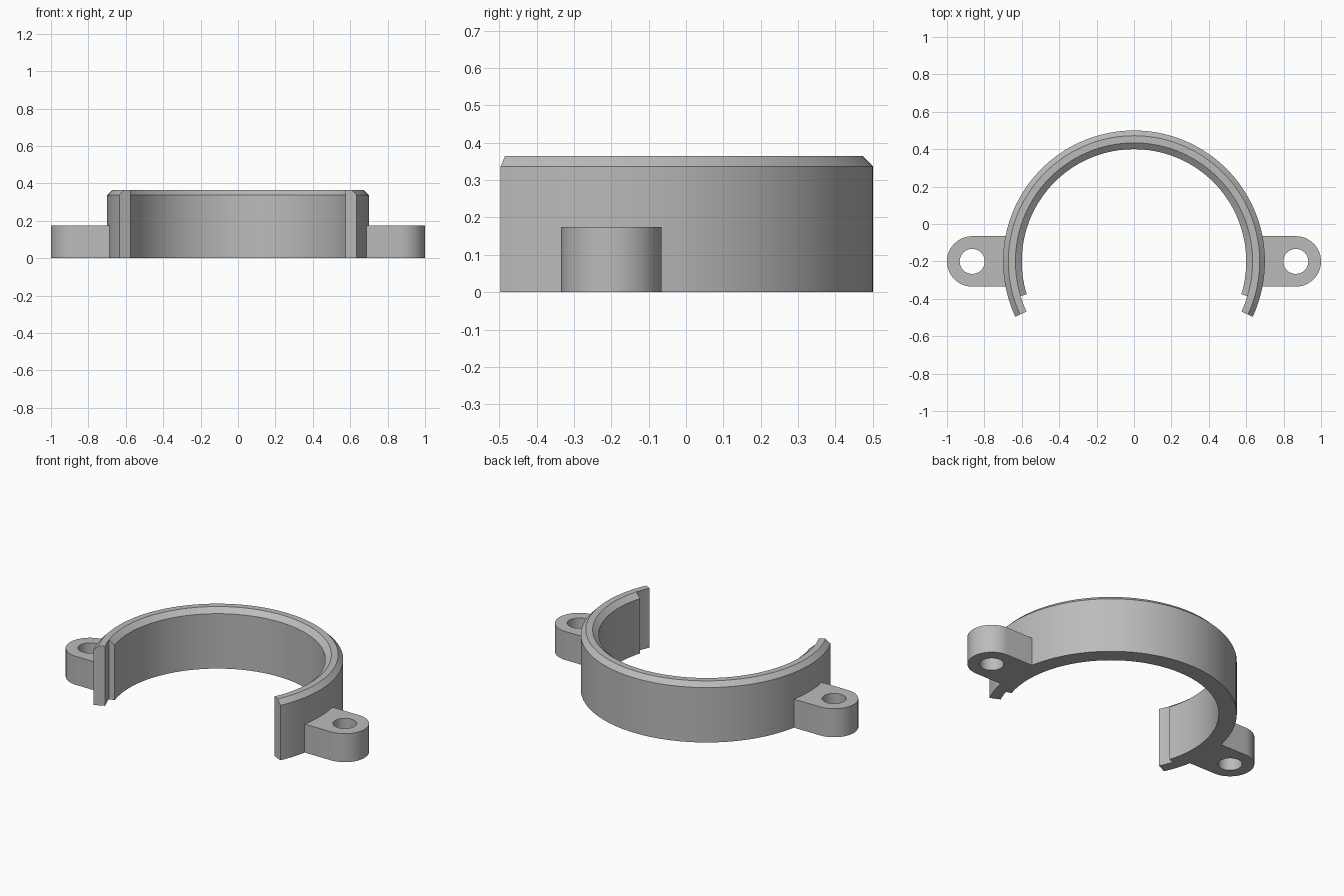
import bpy
import bmesh
from math import cos, sin, pi, radians

cube = bpy.data.objects.get("Cube")
if cube:
    bpy.data.objects.remove(cube, do_unlink=True)

CENTRE_Y = -0.2
HEIGHT, CHAMFER = 0.365, 0.028
R_IN, R_STEP, R_OUT = 0.60, 0.634, 0.70
STEP_ANGLE, TIP_ANGLE = radians(17), radians(25)
LUG_X, LUG_R, HOLE_R, LUG_H = 0.865, 0.135, 0.067, 0.175

grey = bpy.data.materials.new("plain grey")
grey.use_nodes = True
colour = (0.5, 0.5, 0.5, 1)
grey.diffuse_color = colour
grey.node_tree.nodes["Principled BSDF"].inputs["Base Color"].default_value = colour


def finish(bm, name):
    bmesh.ops.recalc_face_normals(bm, faces=bm.faces)
    mesh = bpy.data.meshes.new(name)
    bm.to_mesh(mesh)
    bm.free()
    mesh.materials.append(grey)
    ob = bpy.data.objects.new(name, mesh)
    bpy.context.collection.objects.link(ob)
    bpy.ops.object.select_all(action='DESELECT')
    ob.select_set(True)
    bpy.context.view_layer.objects.active = ob
    bpy.ops.object.shade_smooth_by_angle(angle=radians(25))
    return ob


# Open clamp ring: a chamfered section swept round, thinned past the step
section = [(R_IN, 0), (R_IN, HEIGHT - CHAMFER), (R_STEP, HEIGHT),
           (R_OUT - CHAMFER, HEIGHT), (R_OUT, HEIGHT - CHAMFER),
           (R_OUT, 0), (R_STEP, 0)]
TIP_STEPS, ARC_STEPS = 4, 80
tip = [(-TIP_ANGLE + (TIP_ANGLE - STEP_ANGLE) * i / TIP_STEPS, R_STEP)
       for i in range(TIP_STEPS + 1)]
arc = [(-STEP_ANGLE + (pi + 2 * STEP_ANGLE) * i / ARC_STEPS, 0)
       for i in range(ARC_STEPS + 1)]
columns = tip + arc + [(pi - a, r) for a, r in reversed(tip)]

bm = bmesh.new()
rings = []
for a, r_min in columns:
    rings.append([bm.verts.new((max(r, r_min) * cos(a),
                                CENTRE_Y + max(r, r_min) * sin(a), z))
                  for r, z in section])
n = len(section)
for p, q in zip(rings, rings[1:]):
    for i in range(n):
        j = (i + 1) % n
        bm.faces.new((p[i], p[j], q[j], q[i]))
bm.faces.new(rings[0])
bm.faces.new(rings[-1])
bmesh.ops.remove_doubles(bm, verts=bm.verts, dist=0.0001)
finish(bm, "clamp_ring")


# Mounting lugs: round-ended plate with a bolt hole, rooted inside the ring wall
def loop(bm, points):
    vs = [bm.verts.new((x, y, 0)) for x, y in points]
    return [bm.edges.new((v, vs[(i + 1) % len(vs)])) for i, v in enumerate(vs)]


def arc_points(radius, start, sweep, count):
    return [(LUG_X + radius * cos(start + sweep * i / count),
             CENTRE_Y + radius * sin(start + sweep * i / count))
            for i in range(count + 1)]


for side, name in ((1, "left_lug"), (-1, "right_lug")):
    bm = bmesh.new()
    root = 0.67
    outline = [(root, CENTRE_Y - LUG_R)] + arc_points(LUG_R, -pi / 2, pi, 24)
    outline.append((root, CENTRE_Y + LUG_R))
    hole = arc_points(HOLE_R, 0, 2 * pi, 32)[:-1]
    edges = loop(bm, outline) + loop(bm, hole)
    bmesh.ops.triangle_fill(bm, edges=edges, use_beauty=True)
    new = bmesh.ops.extrude_face_region(bm, geom=bm.faces[:])["geom"]
    for v in new:
        if isinstance(v, bmesh.types.BMVert):
            v.co.z = LUG_H
    for v in bm.verts:
        v.co.x *= side
    finish(bm, name)
